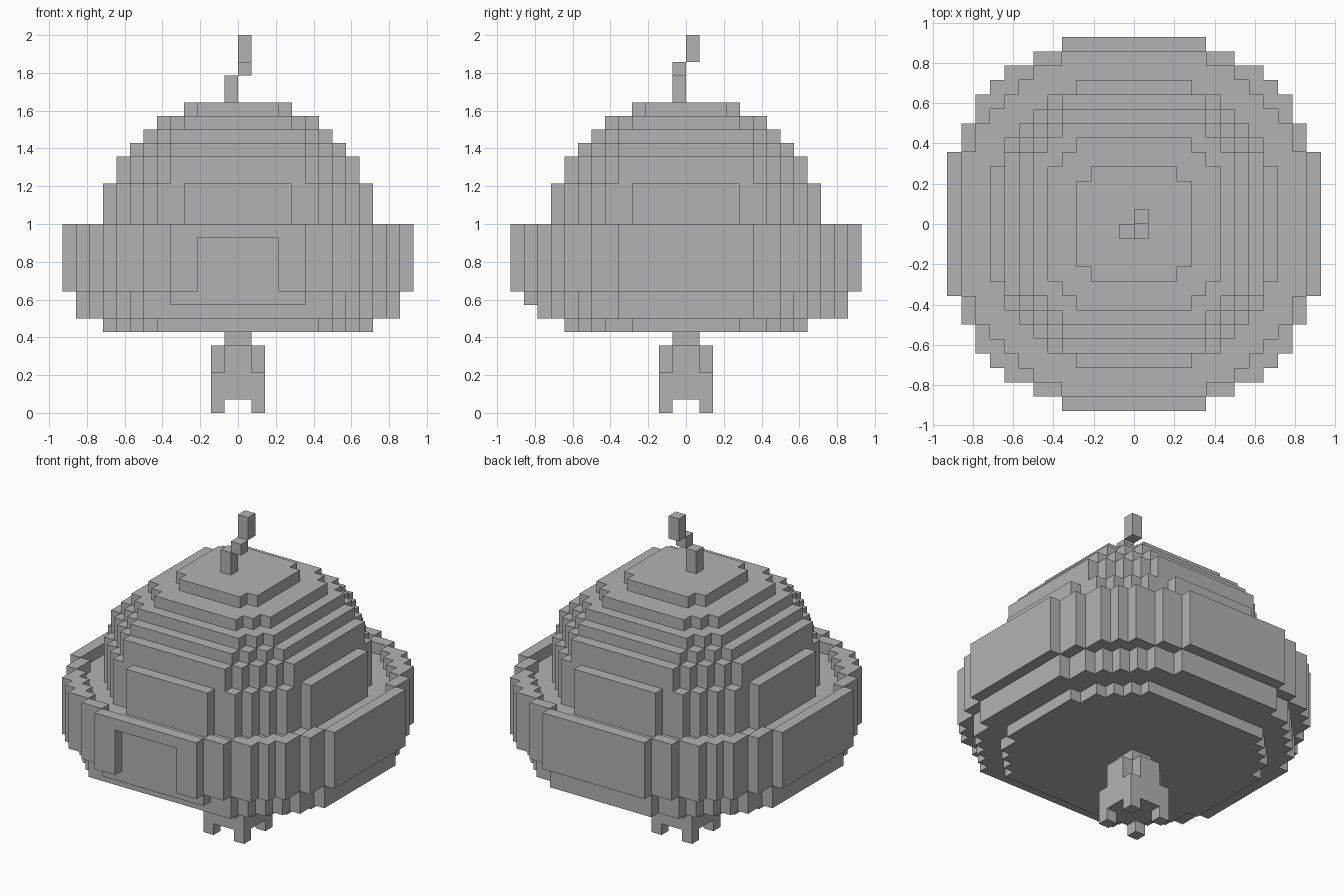
import bpy
import bmesh
import math

U = 1 / 14  # size of one block

if "Cube" in bpy.data.objects:
    bpy.data.objects.remove(bpy.data.objects["Cube"], do_unlink=True)

# The single grey material
grey = bpy.data.materials.new("plain grey")
grey.use_nodes = True
colour = (0.45, 0.45, 0.45, 1)
grey.diffuse_color = colour
grey.node_tree.nodes["Principled BSDF"].inputs["Base Color"].default_value = colour


def prism(name, outline, z0, z1):
    """Extrude a flat outline, given in blocks, from z0 to z1."""
    bm = bmesh.new()
    base = bm.faces.new([bm.verts.new((x * U, y * U, z0 * U)) for x, y in outline])
    top = bmesh.ops.extrude_face_region(bm, geom=[base])["geom"]
    moved = [v for v in top if isinstance(v, bmesh.types.BMVert)]
    bmesh.ops.translate(bm, verts=moved, vec=(0, 0, (z1 - z0) * U))
    bmesh.ops.recalc_face_normals(bm, faces=bm.faces)
    mesh = bpy.data.meshes.new(name)
    bm.to_mesh(mesh)
    bm.free()
    mesh.materials.append(grey)
    obj = bpy.data.objects.new(name, mesh)
    bpy.context.collection.objects.link(obj)
    return obj


def box(name, x0, x1, y0, y1, z0, z1):
    return prism(name, [(x0, y0), (x1, y0), (x1, y1), (x0, y1)], z0, z1)


def stepped(rows):
    """Mirror a list of row half-widths into a closed stepped outline."""
    quarter = []
    for j, w in enumerate(rows):
        if quarter and quarter[-1][0] == w:
            quarter[-1] = (w, j + 1)
        else:
            if quarter:
                quarter.append((w, j))
            quarter.append((w, j + 1))
    upper = quarter + [(-x, y) for x, y in reversed(quarter)]
    return upper + [(-x, -y) for x, y in upper]


def disc(radius, limit, depth=None):
    """Stepped disc: block centres within the squared limit, clipped to size."""
    return stepped([min(radius, math.floor(math.sqrt(limit - (j + 0.5) ** 2) + 0.5))
                    for j in range(depth or radius)])


def cut(obj, cutter):
    cutter.hide_render = True
    mod = obj.modifiers.new("cut", 'BOOLEAN')
    mod.operation = 'DIFFERENCE'
    mod.solver = 'EXACT'
    mod.object = cutter
    bpy.context.view_layer.objects.active = obj
    bpy.ops.object.modifier_apply(modifier=mod.name)
    bpy.data.objects.remove(cutter, do_unlink=True)


# Wide body with a sunken top and a doorway in the front
body = prism("body_rim", disc(13, 184), 9, 14)
cut(body, prism("rim_cutter", disc(12, 157.7), 13, 15))
cut(body, box("door_cutter", -3, 3, -14, -12, 8, 13))

# Lower hull, notched under the doorway, and its bottom plate
hull = prism("lower_hull", disc(12, 157.7), 7, 9)
cut(hull, box("notch_cutter", -6, 6, -13, -11, 6, 8))
prism("bottom_plate", disc(10, 106, depth=9), 6, 7)

# Stepped dome: radius, squared limit, bottom, top
tiers = [(10, 106, 13, 17), (9, 97, 17, 19), (8, 78, 19, 20),
         (7, 64, 20, 21), (6, 44, 21, 22), (4, 20, 22, 23)]
for i, (radius, limit, z0, z1) in enumerate(tiers):
    prism(f"dome_tier_{i + 1}", disc(radius, limit), z0, z1)

# Crooked stalk on top
box("stalk_base", -1, 0, -1, 0, 23, 25)
box("stalk_middle", 0, 1, -1, 0, 25, 26)
box("stalk_tip", 0, 1, 0, 1, 26, 28)

# Foot below: neck, cross, block and four corner feet
box("foot_neck", -1, 1, -1, 1, 5, 6)
prism("foot_cross", stepped([2, 1]), 3, 5)
box("foot_block", -2, 2, -2, 2, 1, 3)
for sx, side in ((-2, "right"), (1, "left")):
    for sy, end in ((-2, "front"), (1, "back")):
        box(f"foot_{end}_{side}", sx, sx + 1, sy, sy + 1, 0, 1)
